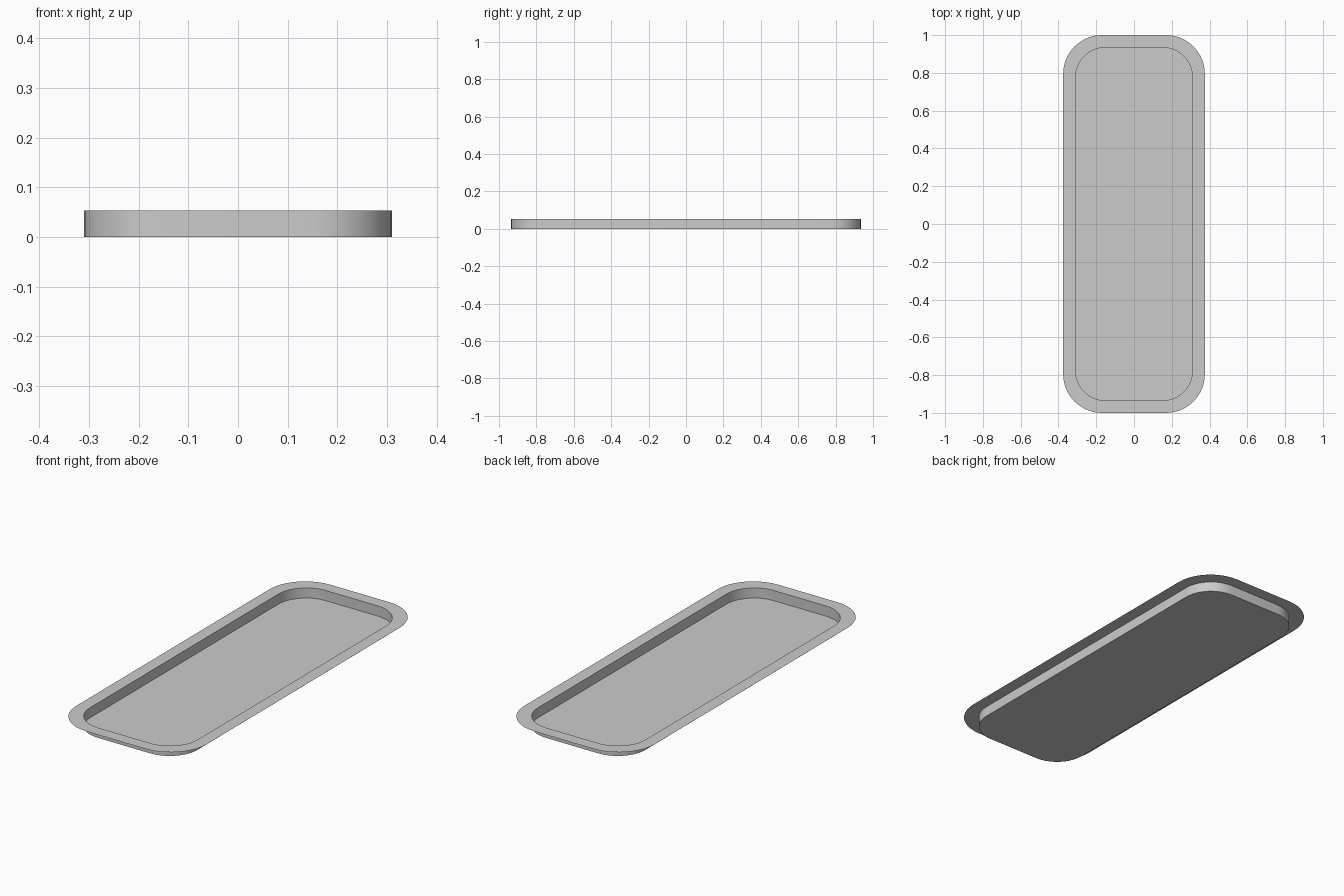
import bpy, bmesh, math

if "Cube" in bpy.data.objects:
    bpy.data.objects.remove(bpy.data.objects["Cube"])

HEIGHT = 0.053
CORNER_STEPS = 10


def rounded_rect(bm, half_x, half_y, radius, z):
    """Closed loop of vertices around a rounded rectangle."""
    loop = []
    for i, (sx, sy) in enumerate([(1, 1), (-1, 1), (-1, -1), (1, -1)]):
        for k in range(CORNER_STEPS + 1):
            a = math.radians(90) * (i + k / CORNER_STEPS)
            loop.append(bm.verts.new((sx * (half_x - radius) + radius * math.cos(a),
                                      sy * (half_y - radius) + radius * math.sin(a), z)))
    return loop


def bridge(bm, lower, upper):
    n = len(lower)
    for i in range(n):
        j = (i + 1) % n
        bm.faces.new((lower[i], lower[j], upper[j], upper[i]))


bm = bmesh.new()
# Floor outline, top of the upright wall, outer edge of the thin flat rim
floor = rounded_rect(bm, 0.31, 0.935, 0.16, 0)
wall_top = rounded_rect(bm, 0.31, 0.935, 0.16, HEIGHT)
rim = rounded_rect(bm, 0.375, 1.0, 0.205, HEIGHT)

bm.faces.new(floor)
bridge(bm, wall_top, floor)   # wall faces inward
bridge(bm, rim, wall_top)     # rim faces up
bmesh.ops.recalc_face_normals(bm, faces=bm.faces)
bm.faces.ensure_lookup_table()
if bm.faces[0].normal.z < 0:
    bmesh.ops.reverse_faces(bm, faces=bm.faces)

mesh = bpy.data.meshes.new("tray")
bm.to_mesh(mesh)
bm.free()
tray = bpy.data.objects.new("tray", mesh)
bpy.context.collection.objects.link(tray)

# Smooth corners, sharp folds
bpy.context.view_layer.objects.active = tray
tray.select_set(True)
bpy.ops.object.shade_smooth_by_angle(angle=math.radians(30))
